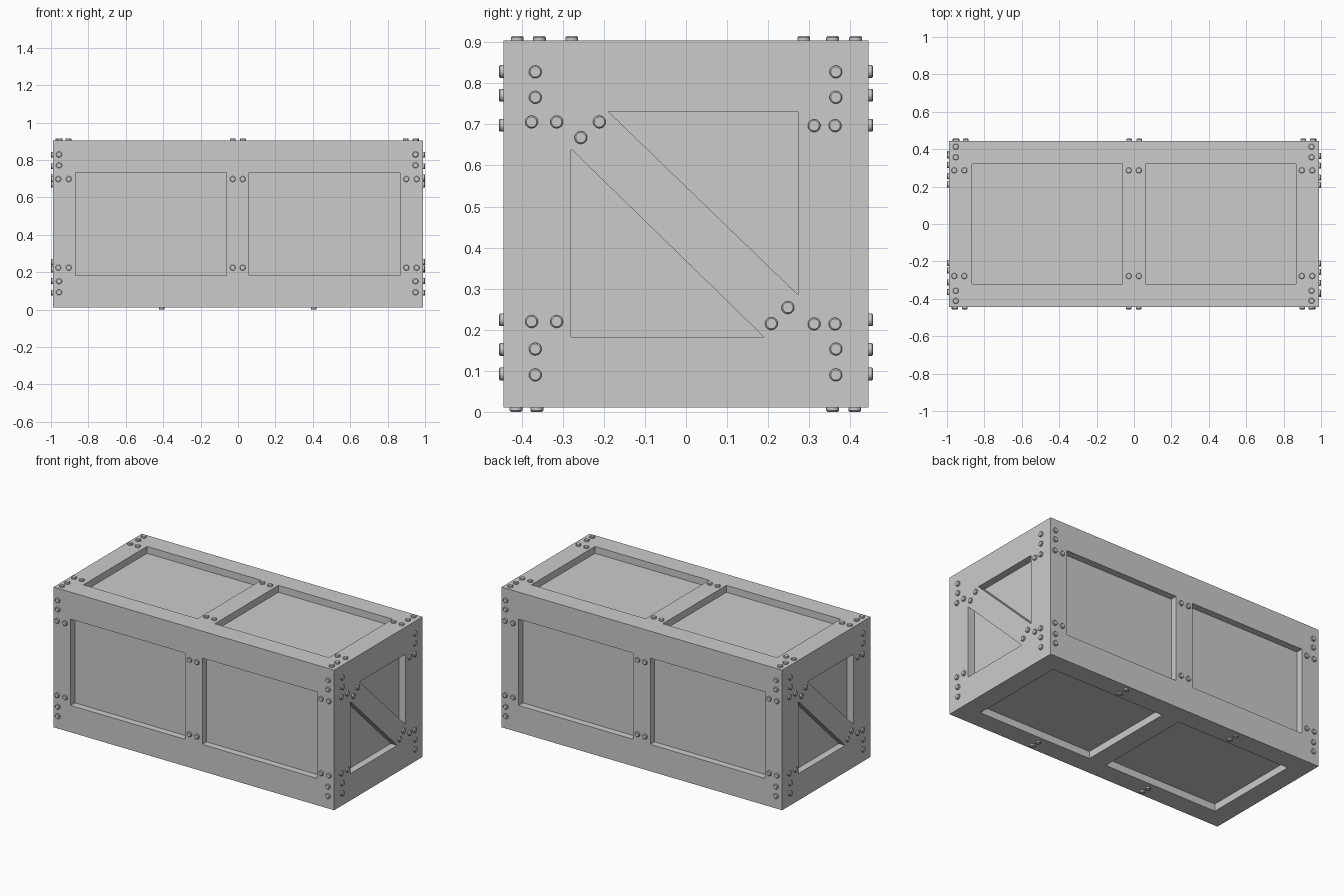
import bpy, bmesh
from mathutils import Matrix, Vector

if "Cube" in bpy.data.objects:
    bpy.data.objects.remove(bpy.data.objects["Cube"])

# Overall extents of the boards (X, Y half sizes, Z range) and of the panel box inside them
X, Y, Z0, Z1 = 0.99, 0.445, 0.011, 0.904
IX, IY, IZ0, IZ1 = 0.945, 0.402, 0.057, 0.860
LOW, HIGH = 0.182, 0.732          # inner edges of the side rails
BOLT_R, BOLT_H = 0.0155, 0.011


def finish(name, bm):
    bmesh.ops.recalc_face_normals(bm, faces=bm.faces)
    me = bpy.data.meshes.new(name)
    bm.to_mesh(me)
    bm.free()
    ob = bpy.data.objects.new(name, me)
    bpy.context.collection.objects.link(ob)
    return ob


def board(name, x, y, z, s=1):
    """Box between the given ranges; s = -1 turns it half way round z."""
    bm = bmesh.new()
    size = Vector((x[1] - x[0], y[1] - y[0], z[1] - z[0]))
    mid = Vector((s * sum(x) / 2, s * sum(y) / 2, sum(z) / 2))
    bmesh.ops.create_cube(bm, size=1, matrix=Matrix.Translation(mid) @ Matrix.Diagonal(size).to_4x4())
    return finish(name, bm)


def bolts(name, points, normal):
    """Low round bolt heads with a chamfered rim, one at each point."""
    bm = bmesh.new()
    turn = Vector(normal).to_track_quat('Z', 'Y').to_matrix().to_4x4()
    for p in points:
        place = Matrix.Translation(p) @ turn
        for r, z0, z1 in ((BOLT_R, -0.004, BOLT_H - 0.003), (0.0125, BOLT_H - 0.003, BOLT_H)):
            bmesh.ops.create_cone(bm, cap_ends=(r == 0.0125), segments=20,
                                  radius1=BOLT_R, radius2=r, depth=z1 - z0,
                                  matrix=place @ Matrix.Translation((0, 0, (z0 + z1) / 2)))
    bmesh.ops.remove_doubles(bm, verts=bm.verts, dist=0.0002)
    inner = [f for f in bm.faces if len(f.verts) > 4 and
             min((f.calc_center_median() - Vector(p)).dot(Vector(normal)) for p in points
                 if (f.calc_center_median() - Vector(p)).length < 0.02) < BOLT_H - 0.001]
    bmesh.ops.delete(bm, geom=inner, context='FACES_ONLY')
    ob = finish(name, bm)
    bpy.context.view_layer.objects.active = ob
    ob.select_set(True)
    bpy.ops.object.shade_smooth_by_angle(angle=0.5)
    ob.select_set(False)


# Inner box forming all recessed panels
board("panel_box", (-IX, IX), (-IY, IY), (IZ0, IZ1))

# Lid and base frames: two long rails and three cross boards each
for part, z in (("lid", (IZ1, Z1)), ("base", (Z0, IZ0))):
    for side, s in (("front", 1), ("back", -1)):
        board(f"{part}_{side}_rail", (-X, X), (-Y, -0.32), z, s)
        board(f"{part}_{side}_end_cross", (0.866, X), (-0.32, 0.32), z, s)
    board(f"{part}_middle_cross", (-0.061, 0.061), (-0.32, 0.32), z)

# Long sides and ends, repeated with a half turn about z
for side, end, s in (("front", "right", 1), ("back", "left", -1)):
    for level, z in (("lower", (IZ0, LOW)), ("upper", (HIGH, IZ1))):
        board(f"{side}_{level}_rail", (-IX, X), (-Y, -IY), z, s)
        board(f"{end}_{level}_rail", (IX, X), (-IY, Y), z, s)
    for nm, x in (("left", (-X, -0.869)), ("middle", (-0.062, 0.06)), ("right", (0.867, X))):
        board(f"{side}_{nm}_post", x, (-Y, -IY), (LOW, HIGH), s)
    for nm, y in (("near", (-IY, -0.28)), ("far", (0.273, IY))):
        board(f"{end}_{nm}_post", (IX, X), y, (LOW, HIGH), s)

    # Diagonal brace with ends trimmed to the corner
    outline = [(-0.28, HIGH), (-0.19, HIGH), (0.273, 0.285), (0.273, LOW), (0.19, LOW), (-0.28, 0.64)]
    bm = bmesh.new()
    face = bm.faces.new([bm.verts.new((s * IX, s * y, z)) for y, z in outline])
    ext = bmesh.ops.extrude_face_region(bm, geom=[face])
    bmesh.ops.translate(bm, vec=(s * (X - IX), 0, 0),
                        verts=[v for v in ext["geom"] if isinstance(v, bmesh.types.BMVert)])
    finish(f"{end}_diagonal_brace", bm)

    # Bolts on the long side
    xz = [(x, z) for x in (-0.957, 0.949) for z in (0.829, 0.771, 0.152, 0.092)]
    xz += [(x, z) for x in (-0.961, -0.905, -0.028, 0.025, 0.900, 0.955) for z in (0.698, 0.224)]
    bolts(f"{side}_bolts", [(s * x, -s * Y, z) for x, z in xz], (0, -s, 0))

    # Bolts on the end
    yz = [(y, z) for y in (-0.367, 0.365) for z in (0.828, 0.766, 0.153, 0.09)]
    yz += [(y, z) for y in (-0.376, -0.315) for z in (0.706, 0.22)]
    yz += [(y, z) for y in (0.312, 0.363) for z in (0.697, 0.214)]
    yz += [(-0.256, 0.668), (-0.211, 0.706), (0.208, 0.215), (0.248, 0.254)]
    bolts(f"{end}_bolts", [(s * X, s * y, z) for y, z in yz], (s, 0, 0))

# Bolts on the lid
xy = [(x, y) for x in (-0.953, 0.949) for y in (-0.411, -0.357, 0.357, 0.413)]
xy += [(x, y) for x in (-0.961, -0.907, -0.028, 0.026, 0.897, 0.953) for y in (-0.278, 0.287)]
bolts("lid_bolts", [(x, y, Z1) for x, y in xy], (0, 0, 1))

# Bolts under the base
xy = [(x, y) for x in (-0.408, 0.405) for y in (-0.414, -0.363, 0.357, 0.411)]
bolts("base_bolts", [(x, y, Z0) for x, y in xy], (0, 0, -1))
